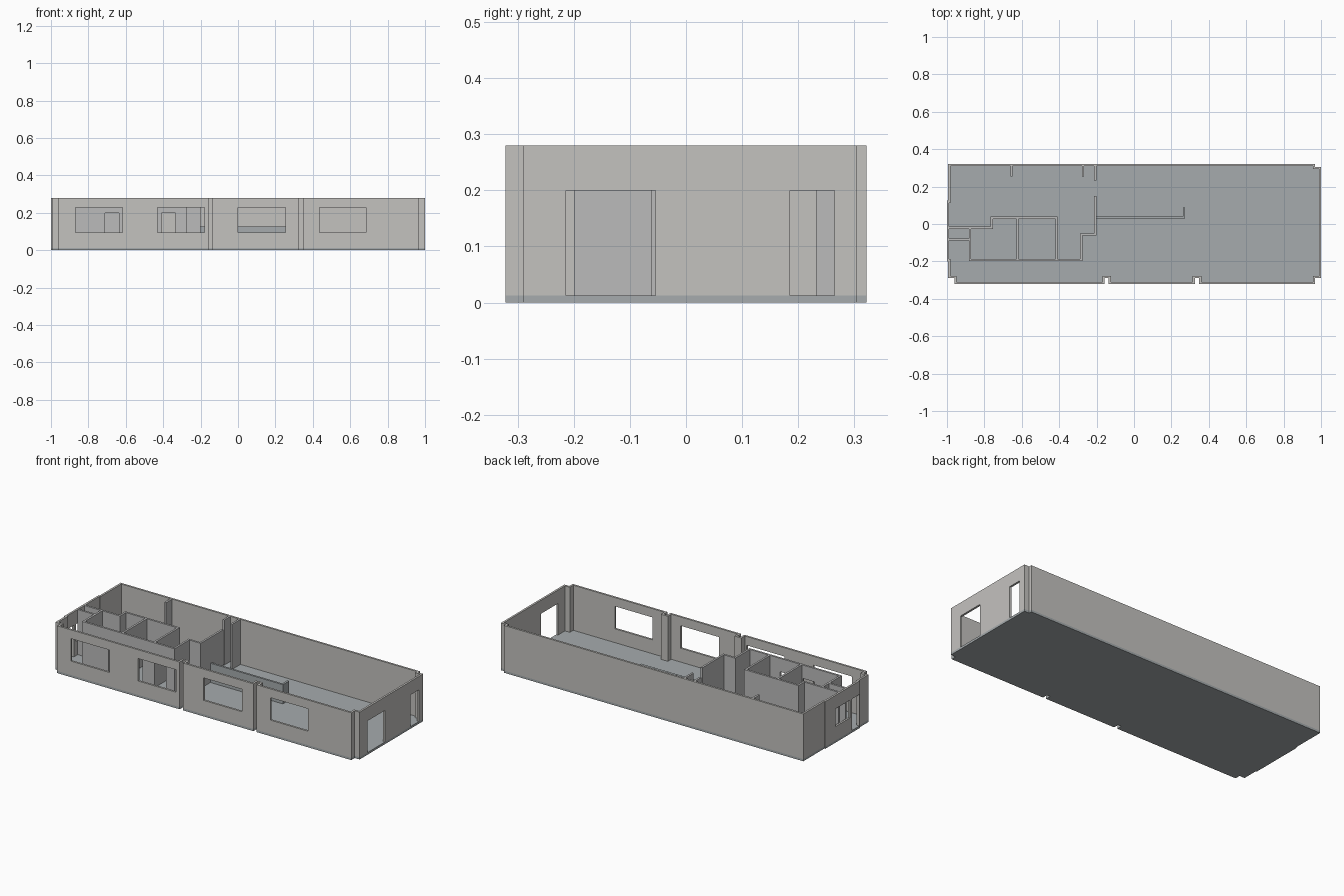
import bpy, bmesh
from mathutils import Vector

if "Cube" in bpy.data.objects:
    bpy.data.objects.remove(bpy.data.objects["Cube"])

H, SLAB, T = 0.28, 0.013, 0.012


def material(name, rgb):
    m = bpy.data.materials.new(name)
    m.diffuse_color = (*rgb, 1)
    m.use_nodes = True
    m.node_tree.nodes["Principled BSDF"].inputs["Base Color"].default_value = m.diffuse_color
    return m


WALL = material("wall_grey", (0.55, 0.54, 0.52))
FLOOR = material("floor_grey", (0.38, 0.41, 0.42))
INNER = material("inner_grey", (0.5, 0.5, 0.5))


def finish(bm, name, mat=None):
    bmesh.ops.recalc_face_normals(bm, faces=bm.faces)
    me = bpy.data.meshes.new(name)
    bm.to_mesh(me)
    bm.free()
    ob = bpy.data.objects.new(name, me)
    bpy.context.collection.objects.link(ob)
    if mat:
        me.materials.append(mat)
    return ob


def offset(pts, d, closed):
    """Mitred offset of a path to its left by d."""
    n, out = len(pts), []
    for i, p in enumerate(pts):
        p = Vector(p)
        normals = []
        for a, b in ((i - 1, i), (i, i + 1)):
            if closed or (a >= 0 and b < n):
                e = (Vector(pts[b % n]) - Vector(pts[a % n])).normalized()
                normals.append(Vector((-e.y, e.x)))
        m = normals[0] if len(normals) == 1 else normals[0] + normals[1]
        out.append(p + m * (d / m.dot(normals[0])))
    return out


def wall(name, pts, left, right, z0, z1, mat, closed=False):
    """Wall following a path between two offsets."""
    bm = bmesh.new()
    A, B = offset(pts, left, closed), offset(pts, right, closed)
    rings = [[bm.verts.new((p.x, p.y, z)) for p, z in
              ((a, z0), (b, z0), (b, z1), (a, z1))] for a, b in zip(A, B)]
    n = len(rings)
    for i in range(n if closed else n - 1):
        r, s = rings[i], rings[(i + 1) % n]
        for k in range(4):
            bm.faces.new((r[k], r[(k + 1) % 4], s[(k + 1) % 4], s[k]))
    if not closed:
        bm.faces.new(rings[0])
        bm.faces.new(rings[-1])
    return finish(bm, name, mat)


def cut(ob, boxes):
    """Cut box-shaped openings (x0, x1, y0, y1, z0, z1)."""
    bm = bmesh.new()
    for x0, x1, y0, y1, z0, z1 in boxes:
        for v in bmesh.ops.create_cube(bm, size=1)["verts"]:
            v.co = (x1 if v.co.x > 0 else x0, y1 if v.co.y > 0 else y0,
                    z1 if v.co.z > 0 else z0)
    cutter = finish(bm, "opening_cutter")
    cutter.hide_render = True
    mod = ob.modifiers.new("openings", "BOOLEAN")
    mod.object, mod.operation, mod.solver = cutter, "DIFFERENCE", "EXACT"
    bpy.context.view_layer.objects.active = ob
    bpy.ops.object.modifier_apply(modifier=mod.name)
    bpy.data.objects.remove(cutter)


# Footprint, counter-clockwise, with front recesses and stepped corners
F, R = -0.322, -0.29
outline = [(-1, 0.125), (-1, -0.2), (-0.994, -0.2), (-0.994, R), (-0.96, R), (-0.96, F)]
for a, b in ((-0.157, -0.135), (0.326, 0.348)):
    outline += [(a, F), (a, R), (b, R), (b, F)]
outline += [(0.968, F), (0.968, R), (1, R), (1, 0.305), (0.968, 0.305), (0.968, 0.322),
            (-0.994, 0.322), (-0.994, 0.125)]

# Floor slab
bm = bmesh.new()
face = bm.faces.new([bm.verts.new((x, y, 0)) for x, y in outline])
top = bmesh.ops.extrude_face_region(bm, geom=[face])["geom"]
for v in top:
    if isinstance(v, bmesh.types.BMVert):
        v.co.z = SLAB
finish(bm, "floor_slab", FLOOR)

# Outer wall with windows and doors
outer = wall("outer_wall", outline, T, 0, SLAB, H, WALL, True)
openings = [(a, b, -0.4, -0.3, 0.095, 0.228) for a, b in
            ((-0.87, -0.617), (-0.43, -0.18), (0, 0.253), (0.437, 0.684))]
openings += [(0.95, 1.1, a, b, SLAB - 0.005, 0.2) for a, b in
             ((-0.214, -0.054), (0.185, 0.265))]
openings += [(-1.1, -0.975, -0.195, -0.125, SLAB - 0.005, 0.2),
             (-1.1, -0.975, -0.105, 0.03, 0.095, 0.2)]
cut(outer, openings)

# Inner partitions, all full height
W = T / 2
partitions = {
    "corridor_wall": [(-0.877, -0.023), (-0.877, -0.193), (-0.282, -0.193), (-0.282, -0.056),
                      (-0.207, -0.056), (-0.207, 0.15)],
    "rear_room_wall": [(-0.99, -0.02), (-0.76, -0.02), (-0.76, 0.034), (-0.415, 0.034),
                       (-0.415, -0.19)],
    "room_divider": [(-0.623, -0.19), (-0.623, 0.03)],
    "closet_wall": [(-0.99, -0.083), (-0.88, -0.083)],
    "left_stub": [(-0.655, 0.315), (-0.655, 0.255)],
    "middle_stub": [(-0.273, 0.315), (-0.273, 0.255)],
    "right_stub": [(-0.207, 0.315), (-0.207, 0.232)],
}
made = {n: wall(n, p, W, -W, SLAB, H - 0.0005, INNER) for n, p in partitions.items()}
cut(made["corridor_wall"], [(a, a + 0.075, -0.22, -0.17, SLAB - 0.005, 0.2)
                            for a in (-0.71, -0.56, -0.408)])

# Low counter with a short return
wall("low_counter", [(-0.202, 0.035), (0.268, 0.035), (0.268, 0.087)], W, -W, SLAB, 0.127, FLOOR)
